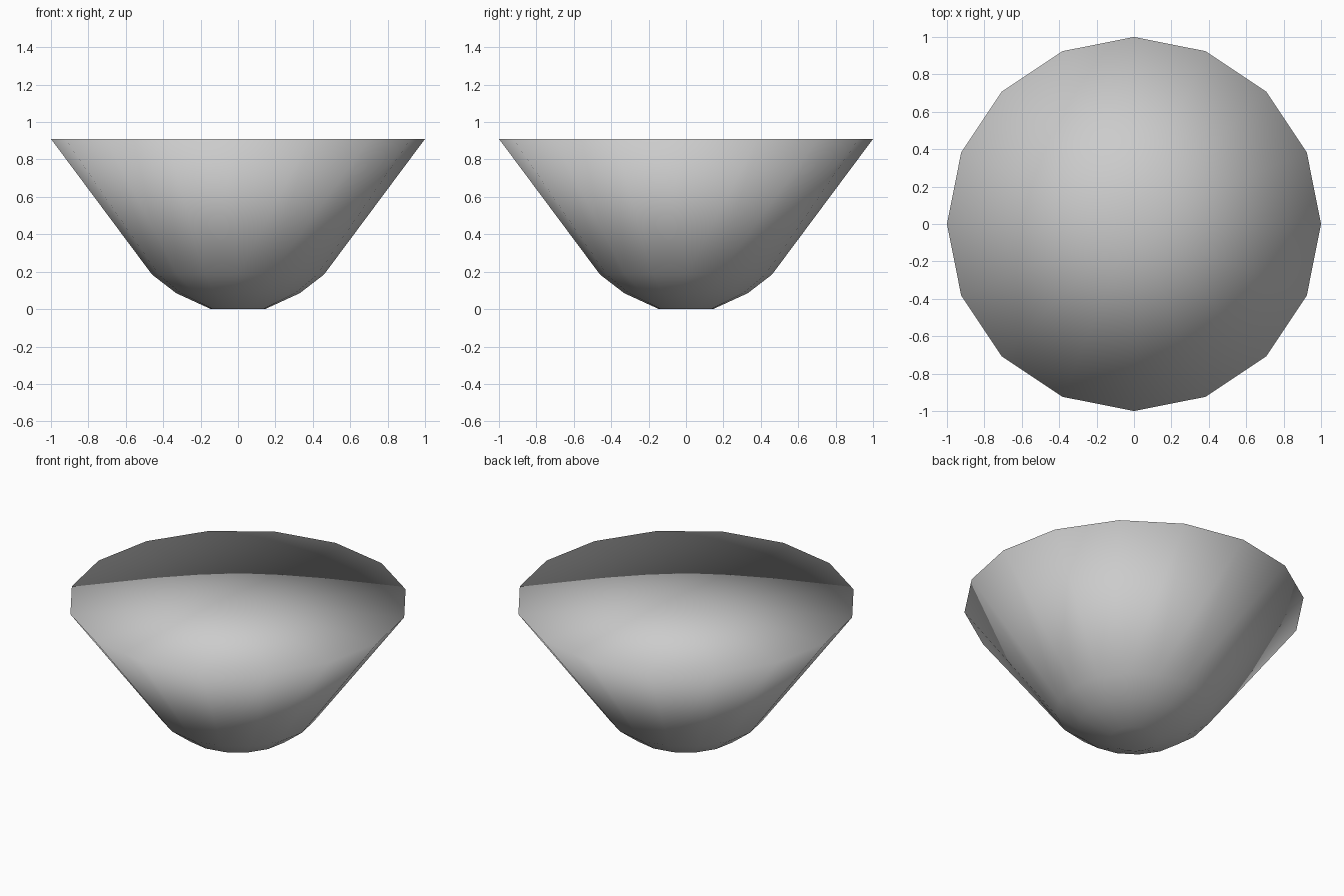
import bpy, bmesh
from math import cos, sin, tau

if "Cube" in bpy.data.objects:
    bpy.data.objects.remove(bpy.data.objects["Cube"])

SIDES = 16
# Bowl outline as (radius, height), from the foot to the rim
PROFILE = [(0.145, 0.0), (0.33, 0.085), (0.46, 0.185), (1.0, 0.91)]

bm = bmesh.new()
rings = [[bm.verts.new((r * cos(tau * i / SIDES), r * sin(tau * i / SIDES), z))
          for i in range(SIDES)] for r, z in PROFILE]

# Side walls
for low, high in zip(rings, rings[1:]):
    for i in range(SIDES):
        j = (i + 1) % SIDES
        bm.faces.new((low[i], low[j], high[j], high[i]))

# Flat foot and flat top, each a fan around a centre point
for ring, (r, z) in ((rings[0], PROFILE[0]), (rings[-1], PROFILE[-1])):
    centre = bm.verts.new((0, 0, z))
    for i in range(SIDES):
        bm.faces.new((centre, ring[i], ring[(i + 1) % SIDES]))

bmesh.ops.recalc_face_normals(bm, faces=bm.faces)

# The whole surface is smooth, even across the rim
for face in bm.faces:
    face.smooth = True

mesh = bpy.data.meshes.new("filled_bowl")
bm.to_mesh(mesh)
bm.free()
bowl = bpy.data.objects.new("filled_bowl", mesh)
bpy.context.collection.objects.link(bowl)
